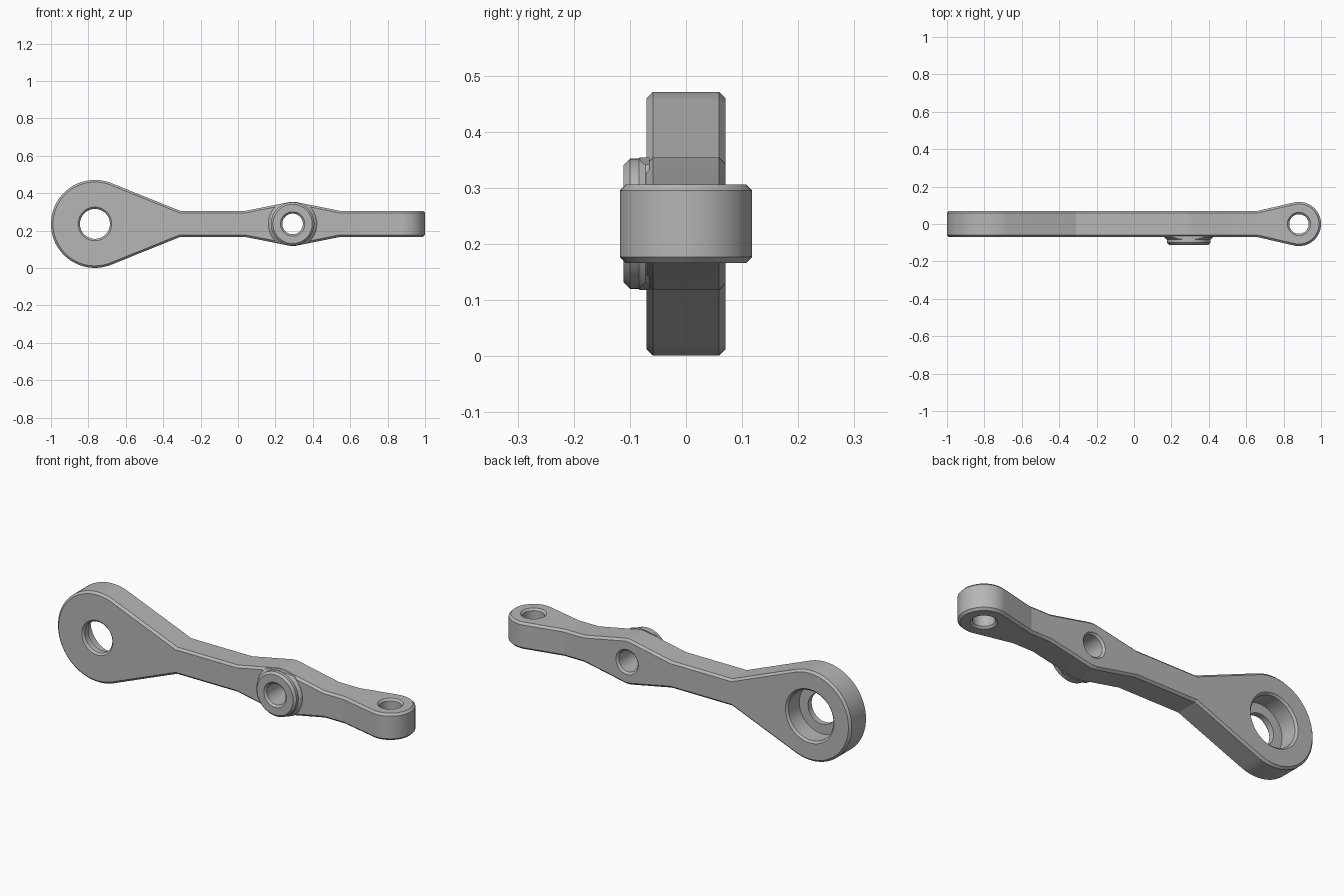
import bpy, bmesh, math
from mathutils import Vector

if "Cube" in bpy.data.objects:
    bpy.data.objects.remove(bpy.data.objects["Cube"], do_unlink=True)

MID = 0.236      # height of the long axis
HALF = 0.07      # half thickness of the arm
SEGS = 72

grey = bpy.data.materials.new("plain grey")
grey.use_nodes = True
grey.diffuse_color = (0.47, 0.47, 0.47, 1)
grey.node_tree.nodes["Principled BSDF"].inputs["Base Color"].default_value = (0.47, 0.47, 0.47, 1)


def finish(name, bm):
    bmesh.ops.recalc_face_normals(bm, faces=bm.faces)
    mesh = bpy.data.meshes.new(name)
    bm.to_mesh(mesh)
    bm.free()
    mesh.materials.append(grey)
    obj = bpy.data.objects.new(name, mesh)
    bpy.context.collection.objects.link(obj)
    return obj


def prism(name, upper, axis, depth):
    """Mirror an upper half outline about the long axis and extrude it along y or z."""
    outline = upper + [(a, -b) for a, b in reversed(upper) if b > 1e-5]
    bm = bmesh.new()
    if axis == "y":
        pts = [(a, -depth, b + MID) for a, b in outline]
        move = Vector((0, 2 * depth, 0))
    else:
        pts = [(a, b, MID - depth) for a, b in outline]
        move = Vector((0, 0, 2 * depth))
    face = bm.faces.new([bm.verts.new(p) for p in pts])
    new = bmesh.ops.extrude_face_region(bm, geom=[face])["geom"]
    bmesh.ops.translate(bm, vec=move, verts=[v for v in new if isinstance(v, bmesh.types.BMVert)])
    return finish(name, bm)


def lathe(name, profile, axis, x):
    """Turn (radius, distance) points around a y or z axis at the given x."""
    bm = bmesh.new()
    rings = []
    for r, t in profile:
        ring = []
        for i in range(SEGS):
            a = math.tau * i / SEGS
            u, v = r * math.cos(a), r * math.sin(a)
            ring.append(bm.verts.new((x + u, t, MID + v) if axis == "y" else (x + u, v, MID + t)))
        rings.append(ring)
    for lo, hi in zip(rings, rings[1:]):
        for i in range(SEGS):
            j = (i + 1) % SEGS
            bm.faces.new((lo[i], lo[j], hi[j], hi[i]))
    bm.faces.new(rings[0])
    bm.faces.new(rings[-1])
    return finish(name, bm)


def apply(obj, mod):
    bpy.ops.object.select_all(action="DESELECT")
    bpy.context.view_layer.objects.active = obj
    obj.select_set(True)
    bpy.ops.object.modifier_apply(modifier=mod.name)


def combine(obj, other, operation, keep=False):
    mod = obj.modifiers.new(operation.lower(), "BOOLEAN")
    mod.operation, mod.solver, mod.object = operation, "EXACT", other
    apply(obj, mod)
    if not keep:
        bpy.data.objects.remove(other, do_unlink=True)


def tangent(cx, r, p):
    """Angle at which the line from p touches the upper side of a circle on the axis."""
    dx, dy = p[0] - cx, p[1]
    spread = math.acos(r / math.hypot(dx, dy))
    return math.atan2(dy, dx) + (spread if dx > 0 else -spread)


def arc(cx, r, start, end, n):
    steps = [start + (end - start) * i / n for i in range(n + 1)]
    return [(cx + r * math.cos(a), r * math.sin(a)) for a in steps]


# Side outline: big eye, straight arm, swelling around the boss
BIG, BOSS, ROD = -0.765, 0.292, 0.882
neck, swell_a, swell_b = (-0.31, HALF), (0.04, HALF), (0.545, HALF)
side = arc(BIG, 0.235, math.pi, tangent(BIG, 0.235, neck), 38)
side += [neck, swell_a]
side += arc(BOSS, 0.118, tangent(BOSS, 0.118, swell_a), tangent(BOSS, 0.118, swell_b), 12)
side += [swell_b, (1.1, HALF)]

# Plan outline: constant thickness ending in the small eye
flare = (0.66, HALF)
plan = [(-1.1, HALF), flare] + arc(ROD, 0.118, math.pi - (math.pi - tangent(ROD, 0.118, flare)), 0, 36)

arm = prism("link_arm", side, "y", 0.2)
boss = lathe("boss", [(0.13, -0.065), (0.13, -0.072), (0.116, -0.084), (0.116, -0.1), (0.105, -0.111)], "y", BOSS)
combine(boss, arm, "INTERSECT", keep=True)
combine(arm, prism("plan_cutter", plan, "z", 0.4), "INTERSECT")

# Chamfer along all outer rims
bevel = arm.modifiers.new("chamfer", "BEVEL")
bevel.width, bevel.segments = 0.011, 1
bevel.limit_method, bevel.angle_limit = "ANGLE", math.radians(40)
bevel.use_clamp_overlap = False
apply(arm, bevel)

combine(arm, boss, "UNION")

# Chamfered holes: counterbored big eye, boss and small eye
holes = [
    ([(0.16, 0.09), (0.13, 0.06), (0.13, -0.03), (0.08, -0.03), (0.08, -0.06), (0.11, -0.09)], "y", BIG),
    ([(0.085, -0.131), (0.055, -0.101), (0.055, 0.06), (0.085, 0.09)], "y", BOSS),
    ([(0.083, -0.091), (0.052, -0.06), (0.052, 0.06), (0.083, 0.091)], "z", ROD),
]
for profile, axis, x in holes:
    combine(arm, lathe("hole_cutter", profile, axis, x), "DIFFERENCE")

bpy.ops.object.select_all(action="DESELECT")
bpy.context.view_layer.objects.active = arm
arm.select_set(True)
bpy.ops.object.shade_smooth_by_angle(angle=math.radians(12))
